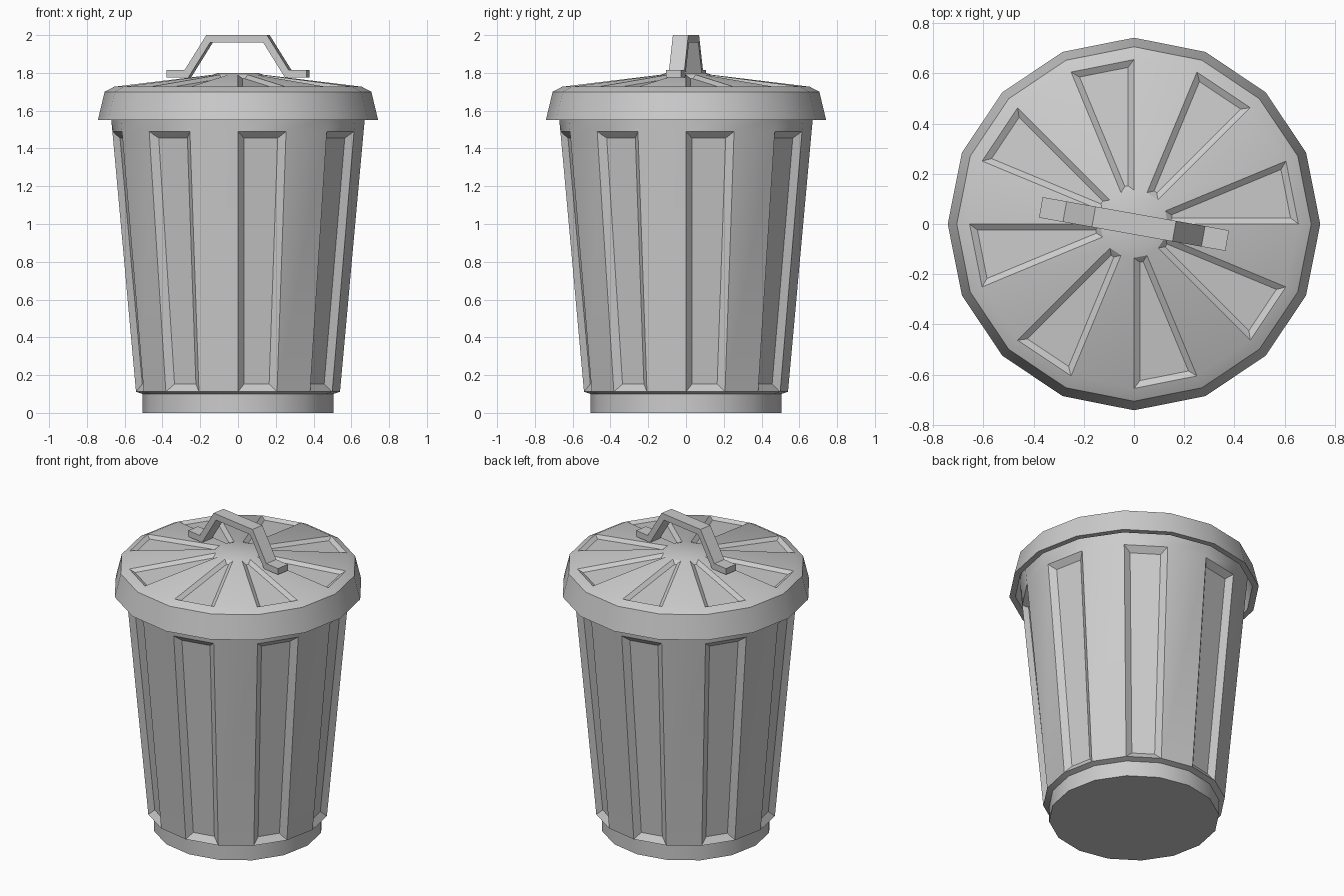
import bpy, bmesh, math

if "Cube" in bpy.data.objects:
    bpy.data.objects.remove(bpy.data.objects["Cube"])

SIDES = 16


def lathe(name, profile, panel_row, inset, depth):
    """Spin a 16-sided profile, capping both ends; sink every second face of one row."""
    bm = bmesh.new()
    rings = []
    for r, z in profile:
        rings.append([bm.verts.new((r * math.cos(2 * math.pi * i / SIDES),
                                    r * math.sin(2 * math.pi * i / SIDES), z))
                      for i in range(SIDES)])
    panels = []
    for row, (a, b) in enumerate(zip(rings, rings[1:])):
        for i in range(SIDES):
            j = (i + 1) % SIDES
            f = bm.faces.new((a[i], a[j], b[j], b[i]))
            if row == panel_row and i % 2 == 0:
                panels.append(f)
    bm.faces.new(rings[0][::-1])
    bm.faces.new(rings[-1])
    bm.normal_update()
    bmesh.ops.inset_individual(bm, faces=panels, thickness=inset,
                               depth=-depth, use_even_offset=True)
    return finish(name, bm)


def finish(name, bm):
    bmesh.ops.recalc_face_normals(bm, faces=bm.faces)
    me = bpy.data.meshes.new(name)
    bm.to_mesh(me)
    bm.free()
    ob = bpy.data.objects.new(name, me)
    bpy.context.collection.objects.link(ob)
    bpy.ops.object.select_all(action='DESELECT')
    ob.select_set(True)
    bpy.context.view_layer.objects.active = ob
    bpy.ops.object.shade_smooth_by_angle(angle=math.radians(25))
    return ob


# Tapered bin with a narrow foot and recessed side panels
lathe("bin_body", [(0.505, 0), (0.505, 0.10), (0.54, 0.112),
                   (0.665, 1.49), (0.672, 1.56), (0.68, 1.66)], 2, 0.038, 0.03)

# Lid: hollow underside, flared rim, sloped top with radial recesses, centre boss
lathe("lid", [(0.68, 1.67), (0.705, 1.55), (0.742, 1.55), (0.706, 1.70),
              (0.655, 1.727), (0.135, 1.79), (0.108, 1.799)], 4, 0.024, 0.018)

# Bent strap handle: half profile mirrored, then extruded across its width
upper = [(0.377, 1.815), (0.28, 1.815), (0.163, 2.0)]
lower = [(0.143, 1.96), (0.26, 1.775), (0.377, 1.775)]
flip = lambda pts: [(-x, z) for x, z in reversed(pts)]
sections = list(zip(upper + flip(upper), lower[::-1] + flip(lower[::-1])))
bm = bmesh.new()
W = 0.0415
loops = [[bm.verts.new(p) for p in ((t[0], -W, t[1]), (t[0], W, t[1]),
                                    (b[0], W, b[1]), (b[0], -W, b[1]))]
         for t, b in sections]
for a, b in zip(loops, loops[1:]):
    for i in range(4):
        j = (i + 1) % 4
        bm.faces.new((a[i], a[j], b[j], b[i]))
bm.faces.new(loops[0])
bm.faces.new(loops[-1])
handle = finish("lid_handle", bm)
handle.rotation_euler.z = math.radians(-10.1)
